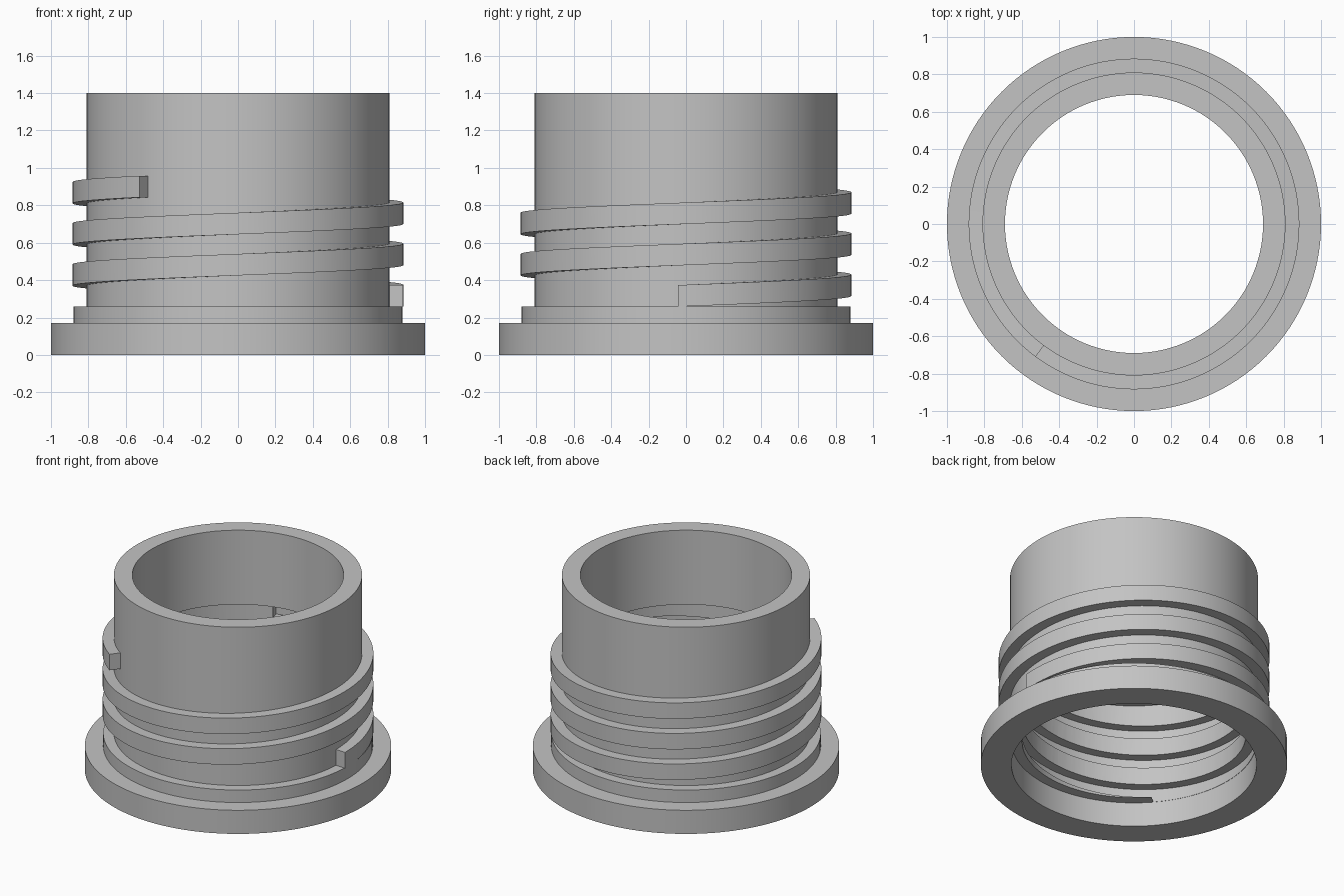
import bpy, bmesh, math

SEGMENTS = 128      # sides per full turn
PITCH = 0.22        # thread rise per turn
THREAD_Z = 0.26     # underside of the thread at angle zero

default = bpy.data.objects.get("Cube")
if default:
    bpy.data.objects.remove(default, do_unlink=True)

grey = bpy.data.materials.new("plain grey")
grey.use_nodes = True
colour = (0.55, 0.55, 0.55, 1)
grey.diffuse_color = colour
grey.node_tree.nodes["Principled BSDF"].inputs["Base Color"].default_value = colour


def sweep(name, section_at, rings, closed):
    """Join rotated (radius, height) sections into a solid."""
    bm = bmesh.new()
    loops = []
    for i in rings:
        a = 2 * math.pi * i / SEGMENTS
        loops.append([bm.verts.new((r * math.cos(a), r * math.sin(a), z))
                      for r, z in section_at(i)])
    pairs = list(zip(loops, loops[1:]))
    if closed:
        pairs.append((loops[-1], loops[0]))
    else:
        bm.faces.new(loops[0])
        bm.faces.new(loops[-1])
    for a, b in pairs:
        n = len(a)
        for k in range(n):
            bm.faces.new((a[k], a[(k + 1) % n], b[(k + 1) % n], b[k]))
    bmesh.ops.recalc_face_normals(bm, faces=bm.faces)
    mesh = bpy.data.meshes.new(name)
    bm.to_mesh(mesh)
    bm.free()
    mesh.materials.append(grey)
    obj = bpy.data.objects.new(name, mesh)
    bpy.context.collection.objects.link(obj)
    return obj


def helix(name, inner, outer, height, start, end):
    """Rectangular thread between two turn counts."""
    def section(i):
        z = THREAD_Z + PITCH * i / SEGMENTS
        return [(inner, z), (outer, z), (outer, z + height), (inner, z + height)]
    rings = range(round(start * SEGMENTS), round(end * SEGMENTS) + 1)
    return sweep(name, section, rings, False)


def select_only(obj):
    bpy.ops.object.select_all(action="DESELECT")
    obj.select_set(True)
    bpy.context.view_layer.objects.active = obj


# Neck with flange, collar and stepped bore
profile = [(0.80, 0), (1, 0), (1, 0.17), (0.88, 0.17), (0.88, 0.26),
           (0.81, 0.26), (0.81, 1.4), (0.69, 1.4), (0.69, 0.865),
           (0.73, 0.865), (0.73, 0.175), (0.80, 0.175)]
neck = sweep("threaded_neck", lambda i: profile, range(SEGMENTS), True)

# Inner thread groove, following the outer thread
cutter = helix("groove_cutter", 0.70, 0.798, 0.095, -0.83, 2.3)
cutter.hide_render = True
cut = neck.modifiers.new("inner groove", "BOOLEAN")
cut.operation = "DIFFERENCE"
cut.solver = "EXACT"
cut.object = cutter
select_only(neck)
bpy.ops.object.modifier_apply(modifier=cut.name)
bpy.data.objects.remove(cutter, do_unlink=True)

# Outer thread
thread = helix("outer_thread", 0.803, 0.884, 0.115, -0.005, 2.65)

for part in (neck, thread):
    select_only(part)
    bpy.ops.object.shade_smooth_by_angle(angle=math.radians(30))
